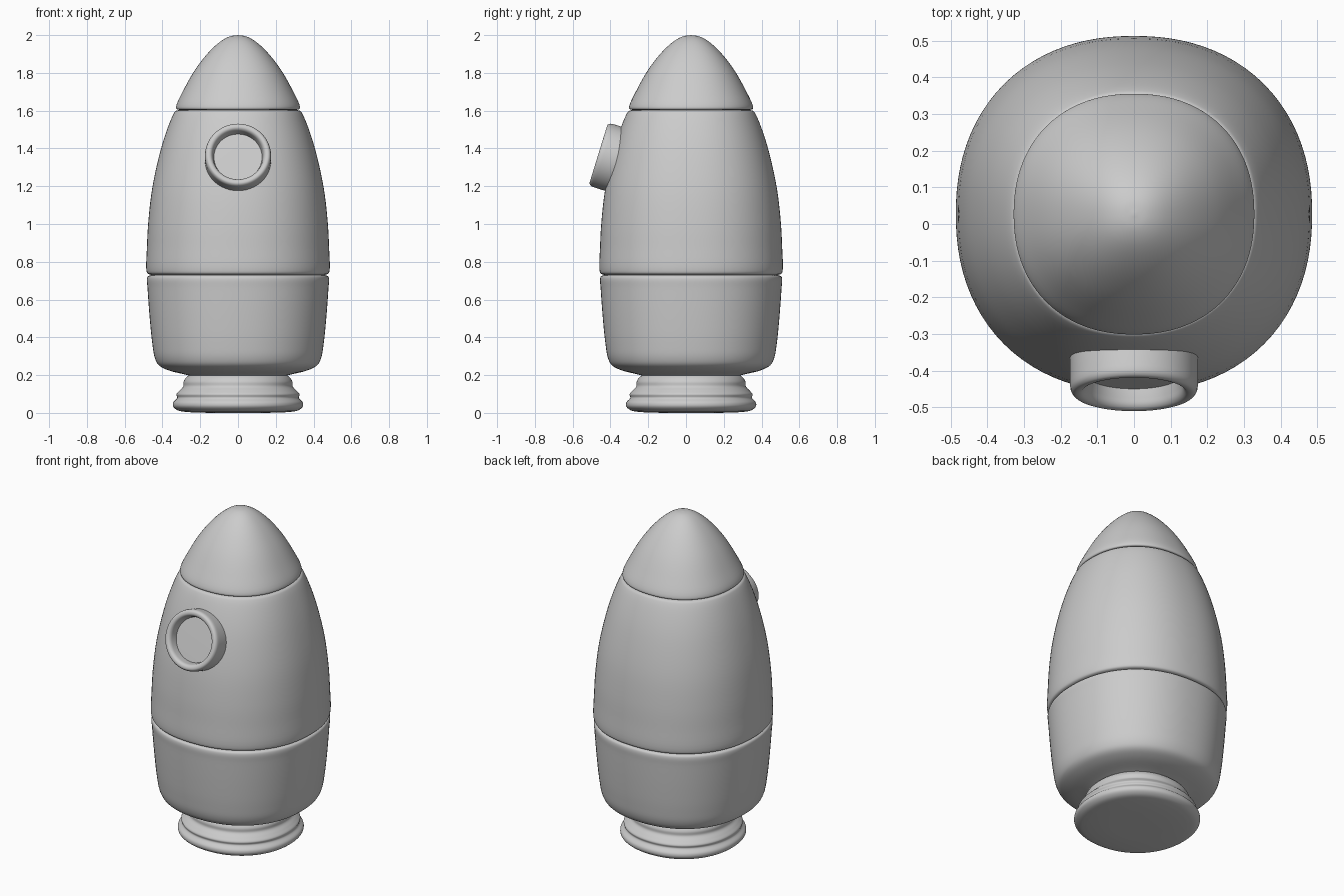
import bpy, bmesh, math
from mathutils import Matrix, Vector

if "Cube" in bpy.data.objects:
    bpy.data.objects.remove(bpy.data.objects["Cube"])

CY = 0.027  # hull axis offset in y


def smooth_profile(pts, steps=5):
    """Catmull-Rom (centripetal) resampling of an (r, z) profile."""
    p = [Vector(q) for q in pts]
    p = [2 * p[0] - p[1]] + p + [2 * p[-1] - p[-2]]
    out = []
    for a, b, c, d in zip(p, p[1:], p[2:], p[3:]):
        t1 = (b - a).length ** 0.5
        t2 = t1 + (c - b).length ** 0.5
        t3 = t2 + (d - c).length ** 0.5
        for i in range(steps):
            t = t1 + (t2 - t1) * i / steps
            a1 = a.lerp(b, t / t1)
            a2 = b.lerp(c, (t - t1) / (t2 - t1))
            a3 = c.lerp(d, (t - t2) / (t3 - t2))
            b1 = a1.lerp(a2, t / t2)
            b2 = a2.lerp(a3, (t - t1) / (t3 - t1))
            out.append(b1.lerp(b2, (t - t1) / (t2 - t1)))
    return out + [p[-2]]


def lathe(name, profile, matrix, power=2.0, sides=96):
    """Revolve a profile; power > 2 makes the section slightly squarish."""
    bm = bmesh.new()
    rings = []
    for r, z in profile:
        ring = []
        for i in range(sides):
            a = 2 * math.pi * i / sides
            c, s = math.cos(a), math.sin(a)
            k = max(r, 0) / (abs(c) ** power + abs(s) ** power) ** (1 / power)
            ring.append(bm.verts.new((k * c, k * s, z)))
        rings.append(ring)
    for lo, hi in zip(rings, rings[1:]):
        for i in range(sides):
            j = (i + 1) % sides
            bm.faces.new((lo[i], lo[j], hi[j], hi[i]))
    bmesh.ops.remove_doubles(bm, verts=bm.verts, dist=1e-5)
    bmesh.ops.recalc_face_normals(bm, faces=bm.faces)
    me = bpy.data.meshes.new(name)
    bm.to_mesh(me)
    bm.free()
    ob = bpy.data.objects.new(name, me)
    bpy.context.collection.objects.link(ob)
    ob.matrix_world = matrix
    bpy.context.view_layer.objects.active = ob
    ob.select_set(True)
    bpy.ops.object.shade_smooth_by_angle(angle=math.radians(40))
    ob.select_set(False)
    return ob


axis = Matrix.Translation((0, CY, 0))

# Stepped nozzle
nozzle = [(0.27, 0.004), (0.32, 0.014), (0.343, 0.034), (0.343, 0.055),
          (0.322, 0.08), (0.326, 0.098), (0.31, 0.118), (0.29, 0.14),
          (0.288, 0.165), (0.272, 0.19), (0.24, 0.21)]
lathe("nozzle", [(0, 0), (0.15, 0)] + smooth_profile(nozzle), axis, 2.1)

# Lower hull with rounded underside
lower = [(0.235, 0.19), (0.275, 0.202), (0.37, 0.226), (0.42, 0.253),
         (0.44, 0.29), (0.454, 0.37), (0.468, 0.51), (0.479, 0.66),
         (0.482, 0.71), (0.477, 0.723), (0.46, 0.73)]
lathe("lower_hull", smooth_profile(lower) + [(0, 0.73)], axis, 2.2)

# Upper hull
upper = [(0.46, 0.73), (0.479, 0.738), (0.485, 0.755), (0.482, 0.88),
         (0.475, 1.01), (0.454, 1.19), (0.41, 1.39), (0.37, 1.515),
         (0.34, 1.585), (0.33, 1.598), (0.31, 1.604)]
lathe("upper_hull", [(0, 0.73)] + smooth_profile(upper) + [(0, 1.604)], axis, 2.2)

# Nose cone
nose = [(0.31, 1.604), (0.326, 1.609), (0.328, 1.622), (0.288, 1.71),
        (0.225, 1.82), (0.15, 1.915), (0.085, 1.972), (0.04, 1.994), (0, 2.0)]
lathe("nose_cone", smooth_profile(nose), axis, 2.2)

# Porthole, tilted to follow the hull
normal = Vector((0, -0.956, 0.295))
port = Matrix.Translation((0, -0.464, 1.37)) @ normal.to_track_quat('Z', 'Y').to_matrix().to_4x4()
rim = [(0.175, -0.03), (0.172, -0.012), (0.164, -0.002), (0.154, 0.0),
       (0.144, -0.003), (0.136, -0.013), (0.132, -0.03)]
lathe("porthole_rim", [(0.175, -0.13)] + smooth_profile(rim, 3) + [(0.127, -0.055), (0.127, -0.13)], port)
lathe("porthole_glass", [(0.13, -0.1), (0.13, -0.054), (0, -0.052)], port)
